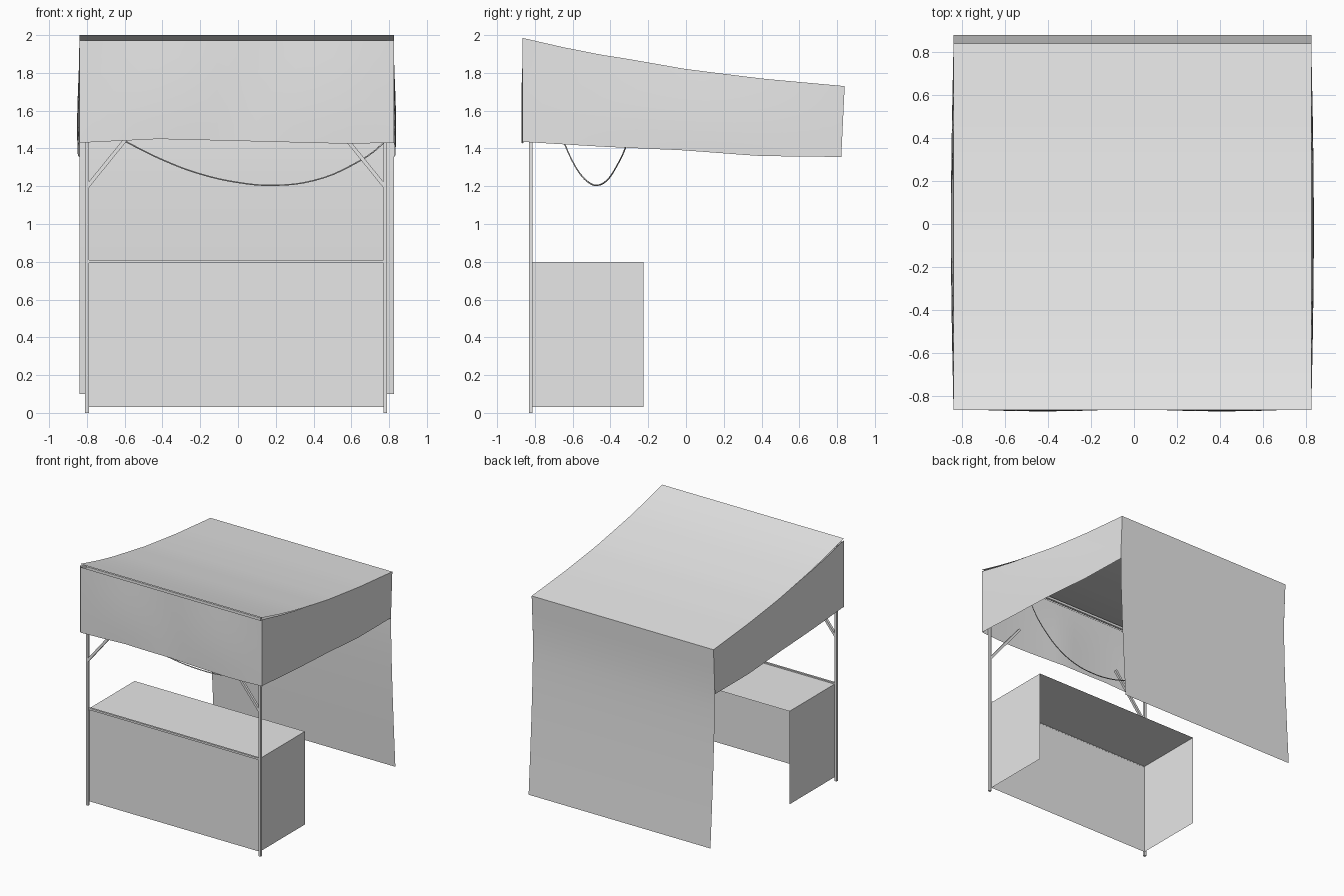
import bpy, bmesh, math
from mathutils import Vector

if "Cube" in bpy.data.objects:
    bpy.data.objects.remove(bpy.data.objects["Cube"], do_unlink=True)

GREY = (0.8, 0.8, 0.8, 1)
mat = bpy.data.materials.new("light_grey")
mat.use_nodes = True
mat.diffuse_color = GREY
mat.node_tree.nodes["Principled BSDF"].inputs["Base Color"].default_value = GREY


def finish(name, bm, smooth=False):
    mesh = bpy.data.meshes.new(name)
    bm.to_mesh(mesh)
    bm.free()
    mesh.materials.append(mat)
    for p in mesh.polygons:
        p.use_smooth = smooth
    obj = bpy.data.objects.new(name, mesh)
    bpy.context.collection.objects.link(obj)
    return obj


def lookup(points, t):
    """Linear interpolation through (t, value) pairs."""
    for (a, va), (b, vb) in zip(points, points[1:]):
        if t <= b:
            return va + (vb - va) * (t - a) / (b - a)
    return points[-1][1]


def sheet(name, point, nu, nv):
    """Cloth grid; point(u, v) gives a position for u, v in 0..1."""
    bm = bmesh.new()
    rows = [[bm.verts.new(point(i / nu, j / nv)) for i in range(nu + 1)]
            for j in range(nv + 1)]
    for low, high in zip(rows, rows[1:]):
        for i in range(nu):
            bm.faces.new((low[i], low[i + 1], high[i + 1], high[i]))
    return finish(name, bm, True)


def bar(name, start, end, width=0.02):
    """Square bar between two points in the front frame plane."""
    start, end = Vector(start), Vector(end)
    along = (end - start).normalized()
    depth = Vector((0, width / 2, 0))
    side = along.cross(Vector((0, 1, 0))) * width / 2
    bm = bmesh.new()
    ends = [[bm.verts.new(p + s * side + d * depth)
             for s, d in ((-1, -1), (1, -1), (1, 1), (-1, 1))] for p in (start, end)]
    for i in range(4):
        k = (i + 1) % 4
        bm.faces.new((ends[0][i], ends[0][k], ends[1][k], ends[1][i]))
    bm.faces.new(ends[0])
    bm.faces.new(ends[1])
    bmesh.ops.recalc_face_normals(bm, faces=bm.faces)
    return finish(name, bm)


LEFT, RIGHT = 0.825, -0.84
FRONT, BACK = -0.865, 0.84
ROOF = [(FRONT, 2.0), (-0.65, 1.945), (-0.45, 1.9), (-0.2, 1.855), (0, 1.82),
        (0.4, 1.77), (BACK, 1.73)]
HEM = [(FRONT, 1.435), (-0.45, 1.41), (0, 1.39), (0.4, 1.36), (BACK, 1.355)]


def mix(a, b, t):
    return a + (b - a) * t


# Sagging roof cloth
def roof_point(u, v):
    y = mix(FRONT, BACK, v)
    return mix(RIGHT, LEFT, u), y, lookup(ROOF, y)


sheet("roof_cloth", roof_point, 1, 16)

# Back curtain, bowing in and then flaring out at the bottom
CURTAIN = [(0, 0.84), (0.22, 0.822), (0.4, 0.828), (0.6, 0.842), (0.8, 0.86), (1, 0.88)]
sheet("back_curtain", lambda u, v: (mix(RIGHT, LEFT, u), lookup(CURTAIN, v),
                                    mix(1.73, 0.1, v)), 1, 10)

# Front valance with a gently waving hem
FRONT_HEM = [(0, 1.43), (0.25, 1.45), (0.5, 1.44), (0.85, 1.425), (1, 1.43)]
sheet("front_valance", lambda u, v: (
    mix(RIGHT, LEFT, u),
    -0.86 - 0.012 * math.sin(math.pi * v * 0.7) * abs(math.sin(2 * math.pi * u)),
    mix(1.972, lookup(FRONT_HEM, u), v)), 16, 6)

# Side valances following the roof slope
for name, edge, sign in (("left_valance", LEFT, 1), ("right_valance", RIGHT, -1)):
    def side_point(u, v, edge=edge, sign=sign):
        y = mix(FRONT, BACK, u)
        top = lookup(ROOF, y) - 0.015 * max(0, 1 - u * 3)
        billow = 0.012 * math.sin(math.pi * v * 0.7) * math.sin(math.pi * u)
        return edge + sign * billow, y - 0.018 * u * v, mix(top, lookup(HEM, y), v)
    sheet(name, side_point, 16, 6)

# Front frame: posts, braces, beam and counter rail
MID, Y = -0.01, -0.822
for name, s in (("left", 1), ("right", -1)):
    x = MID + s * 0.79
    bar(name + "_post", (x, Y, 0), (x, Y, 1.975))
    bar(name + "_brace", (x, Y, 1.195), (x - s * 0.3, Y, 1.565))
bar("top_beam", (MID - 0.8, Y, 1.965), (MID + 0.8, Y, 1.965))
bar("counter_rail", (MID - 0.78, Y, 0.802), (MID + 0.78, Y, 0.802), 0.016)

# Counter: thin open box without back and bottom
bm = bmesh.new()
bmesh.ops.create_cube(bm, size=1)
for v in bm.verts:
    v.co = (MID + v.co.x * 1.56, -0.52 + v.co.y * 0.59, 0.415 + v.co.z * 0.77)
bm.normal_update()
bmesh.ops.delete(bm, geom=[f for f in bm.faces if f.normal.y > 0.5 or f.normal.z < -0.5],
                 context='FACES')
finish("counter", bm)

# Hanging cord strung between the side cloths
CORD = [(-0.83, -0.71, 1.57), (-0.6, -0.65, 1.44), (-0.4, -0.605, 1.34),
        (-0.2, -0.56, 1.265), (0, -0.515, 1.22), (0.18, -0.475, 1.205),
        (0.4, -0.42, 1.23), (0.6, -0.365, 1.31), (0.76, -0.315, 1.42), (0.82, -0.295, 1.5)]
curve = bpy.data.curves.new("hanging_cord", 'CURVE')
curve.dimensions = '3D'
curve.bevel_depth = 0.004
curve.bevel_resolution = 1
curve.resolution_u = 4
spline = curve.splines.new('BEZIER')
spline.bezier_points.add(len(CORD) - 1)
for bp, co in zip(spline.bezier_points, CORD):
    bp.co = co
    bp.handle_left_type = bp.handle_right_type = 'AUTO'
curve.materials.append(mat)
bpy.context.collection.objects.link(bpy.data.objects.new("hanging_cord", curve))
